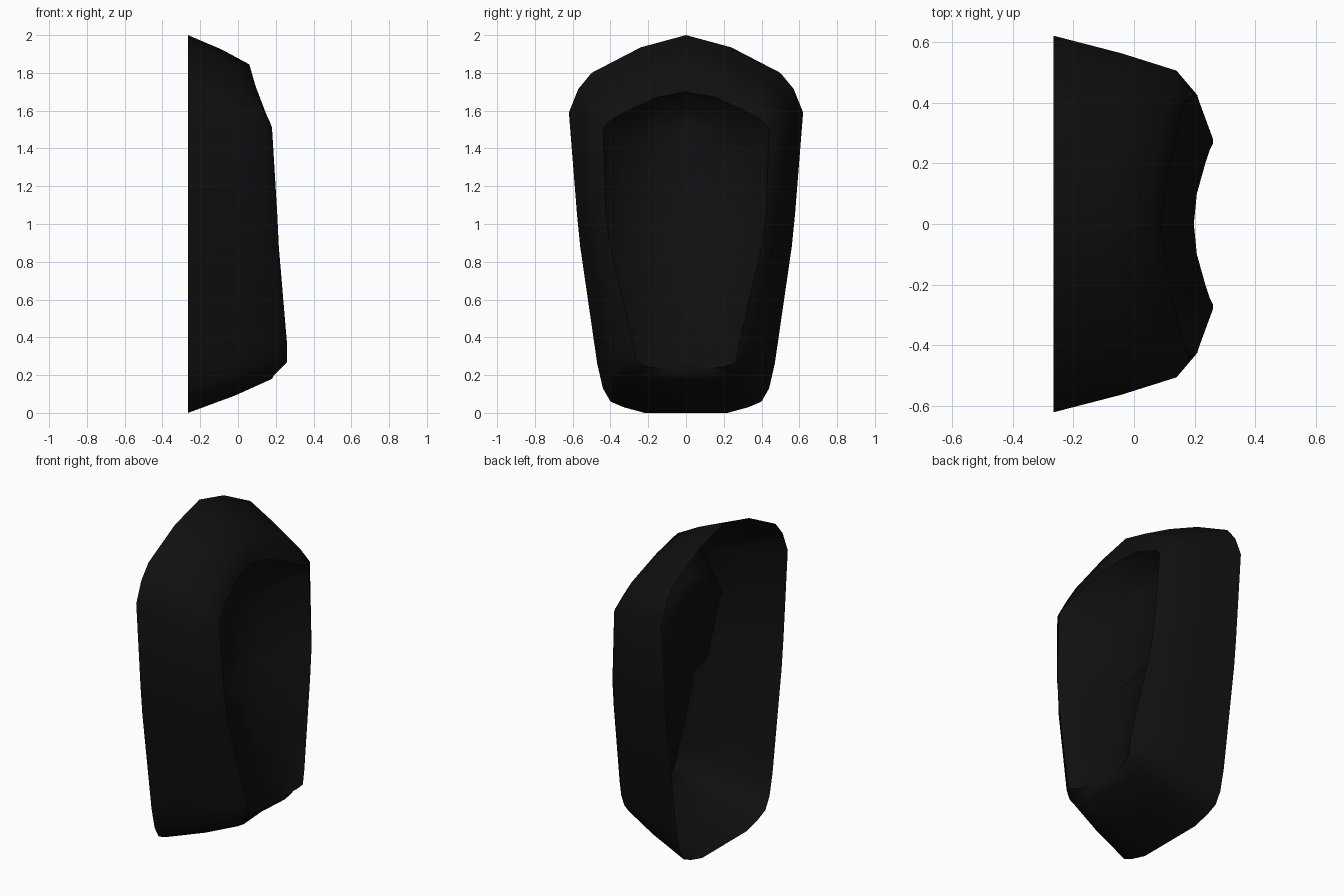
import bpy, bmesh
from mathutils import Vector

if "Cube" in bpy.data.objects:
    bpy.data.objects.remove(bpy.data.objects["Cube"])

# Half loops (y >= 0), each running from top centre round the side to bottom centre
BACK = [(-.265, y, z) for y, z in [
    (0, 2), (.24, 1.935), (.5, 1.8), (.57, 1.715), (.62, 1.59), (.577, 1.05),
    (.56, .88), (.47, .26), (.44, .13), (.40, .06), (.33, .03), (.22, 0), (0, 0)]]
SHOULDER = [(.06, 0, 1.845), (.07, .19, 1.79), (.10, .39, 1.68), (.115, .45, 1.62),
            (.14, .505, 1.53), (.155, .48, 1.05), (.165, .465, .88), (.18, .375, .33),
            (.18, .35, .26), (.18, .31, .21), (.18, .26, .19), (.18, .2, .18), (.16, 0, .175)]
RIDGE = [(.09, 0, 1.70), (.11, .16, 1.67), (.15, .35, 1.58), (.165, .40, 1.55),
         (.18, .44, 1.51), (.208, .425, 1.05), (.216, .40, .88), (.26, .28, .36),
         (.26, .265, .27), (.248, .24, .255), (.235, .2, .245), (.207, .1, .23), (.195, 0, .22)]
FLOOR = [(-.05, 0, 1.59), (-.05, .16, 1.53), (-.03, .25, 1.46), (-.025, .29, 1.42),
         (-.02, .32, 1.385), (.02, .235, .98), (.145, .315, .88), (.21, .22, .36),
         (.215, .20, .29), (.215, .18, .265), (.21, .15, .255), (.2, .08, .24), (.193, 0, .23)]
# Deepest line: the lower panel is slightly dished
DISH = [0, 0, 0, 0, 0, 0, .07, .03, .022, .02, .013, .005, 0]
CENTRE = [(x - d, 0, z) for (x, y, z), d in zip(FLOOR, DISH)]


# Slightly bulged loop halfway along the outer wall
def bulge(a, b):
    p = Vector(a).lerp(Vector(b), .55)
    return (p.x, p.y * 1.01, 1 + (p.z - 1) * 1.01)


WALL = [bulge(a, b) for a, b in zip(BACK, SHOULDER)]

# Loft half of the shell, open at the back
bm = bmesh.new()
loops = [[bm.verts.new(p) for p in loop]
         for loop in (BACK, WALL, SHOULDER, RIDGE, FLOOR, CENTRE)]
for a, b in zip(loops, loops[1:]):
    for i in range(len(a) - 1):
        bm.faces.new((a[i], b[i], b[i + 1], a[i + 1]))
bmesh.ops.remove_doubles(bm, verts=bm.verts, dist=.0005)

# Mirror to the other side and tidy normals
half = bm.verts[:] + bm.edges[:] + bm.faces[:]
bmesh.ops.mirror(bm, geom=half, axis='Y', merge_dist=.0005)
bmesh.ops.remove_doubles(bm, verts=bm.verts, dist=.0005)
bmesh.ops.recalc_face_normals(bm, faces=bm.faces)
bm.normal_update()
top = max(bm.faces, key=lambda f: f.calc_center_median().z)
if top.normal.z < 0:
    bmesh.ops.reverse_faces(bm, faces=bm.faces)

mesh = bpy.data.meshes.new("recessed_shell")
bm.to_mesh(mesh)
bm.free()
shell = bpy.data.objects.new("recessed_shell", mesh)
bpy.context.collection.objects.link(shell)

# Black plastic
mat = bpy.data.materials.new("black_plastic")
mat.diffuse_color = (.005, .005, .005, 1)
mat.use_nodes = True
mat.node_tree.nodes["Principled BSDF"].inputs["Base Color"].default_value = mat.diffuse_color
mesh.materials.append(mat)

bpy.context.view_layer.objects.active = shell
shell.select_set(True)
bpy.ops.object.shade_smooth_by_angle(angle=.95)
